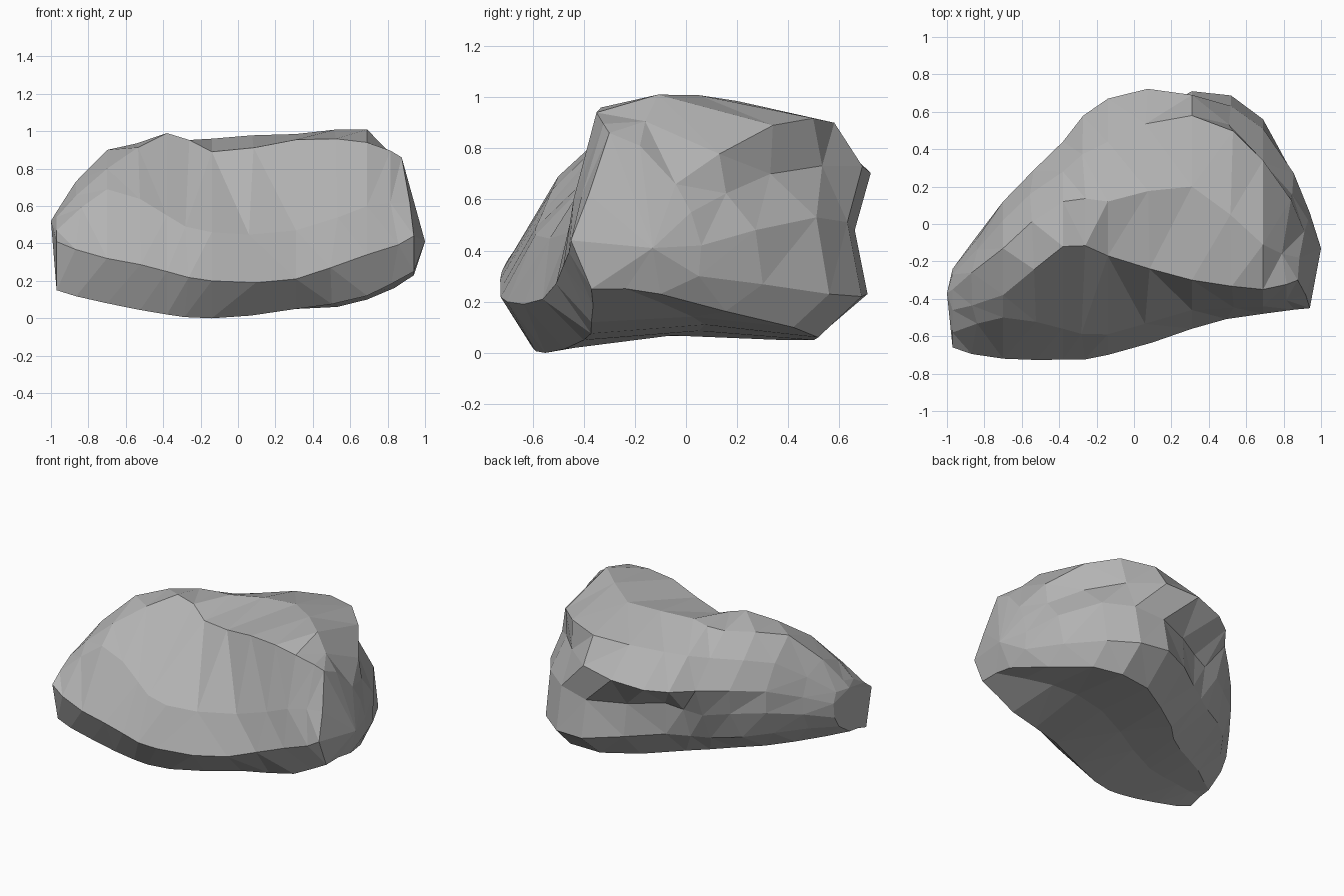
import bpy, bmesh, random
from mathutils import Vector

if "Cube" in bpy.data.objects:
    bpy.data.objects.remove(bpy.data.objects["Cube"])

random.seed(4)

# Cross-sections: x, then (y, z) from the front underside, over the top,
# down the notched back and under to the rear underside
SECTIONS = [
    (-0.97, [(-.60, .15), (-.66, .41), (-.58, .47), (-.46, .54), (-.35, .57),
             (-.27, .52), (-.24, .45), (-.25, .35), (-.30, .27), (-.42, .19)]),
    (-0.70, [(-.61, .08), (-.72, .32), (-.50, .69), (-.38, .80), (-.13, .90),
             (.02, .76), (.12, .60), (.12, .45), (.04, .28), (-.20, .13)]),
    (-0.38, [(-.60, .02), (-.725, .25), (-.56, .55), (-.12, .99), (.12, .94),
             (.28, .81), (.44, .64), (.36, .44), (.27, .25), (.00, .08)]),
    (-0.14, [(-.55, .00), (-.70, .20), (-.59, .46), (-.17, .89), (.12, .96),
             (.44, .85), (.67, .67), (.43, .49), (.42, .27), (.20, .07)]),
    (0.31, [(-.40, .05), (-.56, .21), (-.46, .47), (-.30, .955), (.20, .985),
            (.58, .90), (.69, .73), (.66, .48), (.71, .23), (.50, .05)]),
    (0.69, [(-.37, .12), (-.48, .34), (-.44, .60), (-.35, .94), (-.11, 1.01),
            (.34, .89), (.33, .70), (.51, .53), (.56, .23), (.42, .10)]),
    (0.94, [(-.37, .25), (-.45, .44), (-.38, .62), (-.30, .86), (-.18, .81),
            (-.04, .66), (.02, .55), (.06, .42), (.05, .30), (-.10, .23)]),
]
rings = []
for x, pts in SECTIONS:
    # the right end leans inward above mid height
    lean = 0.18 if x > 0.9 else 0
    ring = [Vector((x - lean * max(0, z - 0.5), y, z)) for y, z in pts]
    # shallow hollow along the underside
    a, b = ring[-1], ring[0]
    ring.append((a + b) / 2 + Vector((0, 0, 0.04 * (a - b).length)))
    rings.append(ring)


def between(i, k):
    """Smooth midpoint of row k between section i and the next one."""
    a, b = rings[max(i - 1, 0)][k], rings[i][k]
    c, d = rings[i + 1][k], rings[min(i + 2, len(rings) - 1)][k]
    p = (9 * (b + c) - a - d) / 16
    # small irregularity so that the facets look chipped
    return p + Vector([random.uniform(-.02, .02), random.uniform(-.006, .006),
                       random.uniform(-.006, .006)])


# Double the number of rings
full = []
for i, ring in enumerate(rings):
    full.append(ring)
    if i + 1 < len(rings):
        full.append([between(i, k) for k in range(len(ring))])

# Skin the rings and close both ends with shallow points
bm = bmesh.new()
loops = [[bm.verts.new(p) for p in ring] for ring in full]
n = len(loops[0])
for a, b in zip(loops, loops[1:]):
    for k in range(n):
        m = (k + 1) % n
        bm.faces.new((a[k], a[m], b[m], b[k]))
for loop, tip in ((loops[0], (-1.0, -.37, .52)), (loops[-1], (1.0, -.13, .41))):
    end = bm.verts.new(tip)
    for k in range(n):
        bm.faces.new((loop[k], loop[(k + 1) % n], end))
bmesh.ops.triangulate(bm, faces=bm.faces[:], quad_method='SHORT_EDGE')
bmesh.ops.recalc_face_normals(bm, faces=bm.faces[:])

# Rest the rock on the ground
low = min(v.co.z for v in bm.verts)
bmesh.ops.translate(bm, verts=bm.verts[:], vec=(0, 0, -low))

mesh = bpy.data.meshes.new("rock")
bm.to_mesh(mesh)
bm.free()
stone = bpy.data.materials.new("stone grey")
stone.diffuse_color = (0.45, 0.45, 0.45, 1)
stone.use_nodes = True
stone.node_tree.nodes["Principled BSDF"].inputs["Base Color"].default_value = stone.diffuse_color
mesh.materials.append(stone)
rock = bpy.data.objects.new("rock", mesh)
bpy.context.collection.objects.link(rock)
